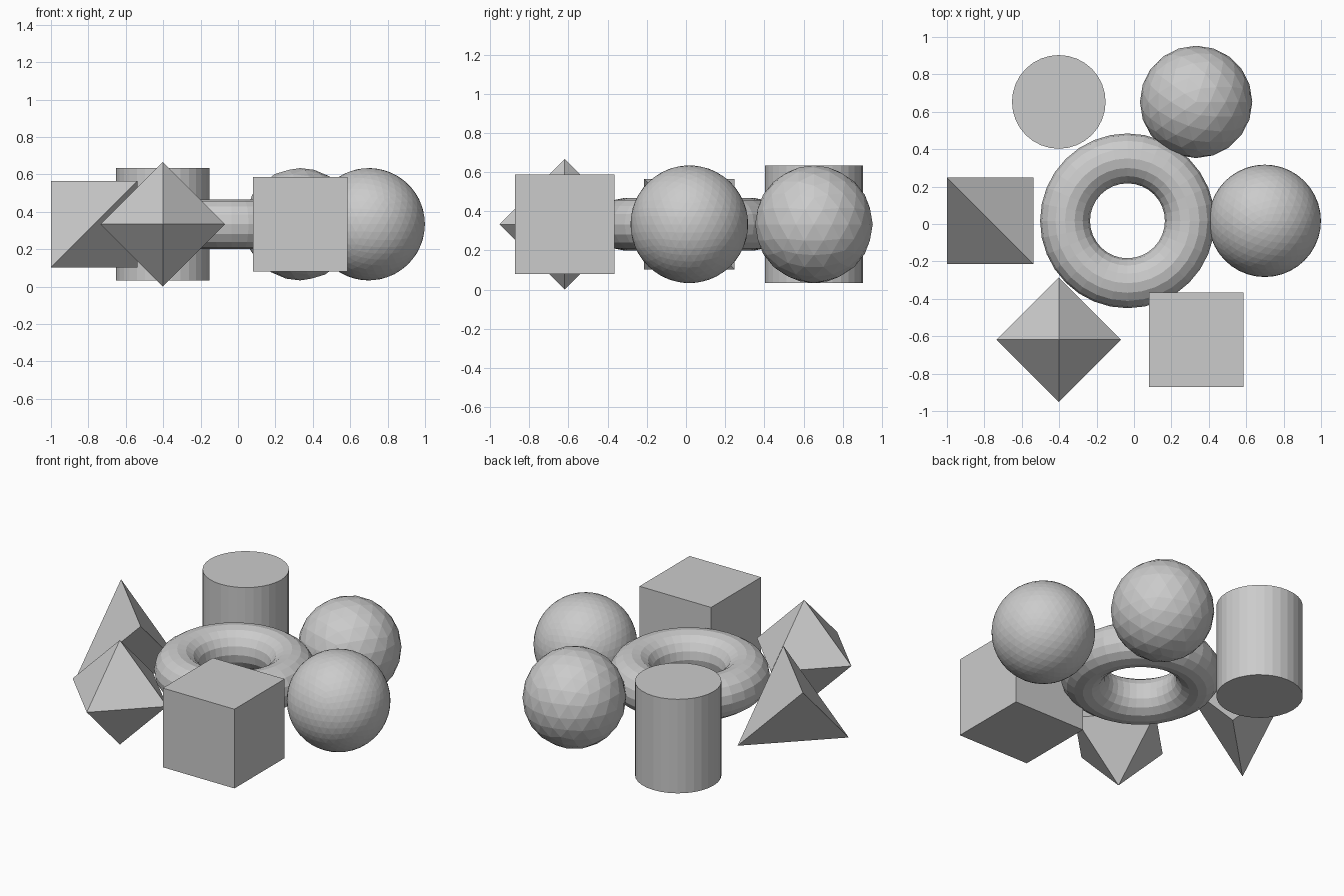
import bpy
import bmesh
from math import radians, cos, sin, tau
from mathutils import Matrix, Vector

cube = bpy.data.objects.get("Cube")
if cube:
    bpy.data.objects.remove(cube, do_unlink=True)

U = 0.3337                             # base unit of the arrangement
CENTER = Vector((-0.035, 0.017, U))    # middle of the ring of solids

grey = bpy.data.materials.new("plain_grey")
grey.use_nodes = True
colour = (0.6, 0.6, 0.6, 1)
grey.diffuse_color = colour
grey.node_tree.nodes["Principled BSDF"].inputs["Base Color"].default_value = colour


def add_object(name, bm, location):
    bmesh.ops.recalc_face_normals(bm, faces=bm.faces)
    mesh = bpy.data.meshes.new(name)
    bm.to_mesh(mesh)
    bm.free()
    mesh.materials.append(grey)
    obj = bpy.data.objects.new(name, mesh)
    obj.location = location
    bpy.context.collection.objects.link(obj)
    return obj


def on_ring(angle):
    a = radians(angle)
    return CENTER + 2.2 * U * Vector((cos(a), sin(a), 0))


def hull(points):
    bm = bmesh.new()
    for p in points:
        bm.verts.new(p)
    bmesh.ops.convex_hull(bm, input=bm.verts)
    return bm


# Faceted balls, fine and coarse
for name, detail, angle in (("fine_ball", 4, 0), ("coarse_ball", 3, 60)):
    bm = bmesh.new()
    bmesh.ops.create_icosphere(bm, subdivisions=detail, radius=0.9 * U)
    add_object(name, bm, on_ring(angle))

# Cylinder
bm = bmesh.new()
bmesh.ops.create_cone(bm, cap_ends=True, segments=32, radius1=0.75 * U,
                      radius2=0.75 * U, depth=1.8 * U)
add_object("cylinder", bm, on_ring(120))

# Tetrahedron: alternate corners of a box
h = 1.2 * U / 3 ** 0.5
corners = [(x * h, y * h, x * y * -h) for x in (-1, 1) for y in (-1, 1)]
add_object("tetrahedron", hull(corners), on_ring(180))

# Octahedron: one point each way along every axis
axes = [Vector([s * U if i == k else 0 for i in range(3)])
        for k in range(3) for s in (-1, 1)]
add_object("octahedron", hull(axes), on_ring(240))

# Box
bm = bmesh.new()
bmesh.ops.create_cube(bm, size=0.506)
add_object("box", bm, on_ring(300))

# Torus: a circle spun about the vertical axis
bm = bmesh.new()
bmesh.ops.create_circle(bm, segments=16, radius=0.4 * U,
                        matrix=Matrix.Translation((U, 0, 0)) @ Matrix.Rotation(tau / 4, 4, 'X'))
bmesh.ops.spin(bm, geom=bm.verts[:] + bm.edges[:], cent=(0, 0, 0), axis=(0, 0, 1),
               angle=tau, steps=32, use_merge=True)
bmesh.ops.remove_doubles(bm, verts=bm.verts, dist=0.0001)
add_object("torus", bm, CENTER)
